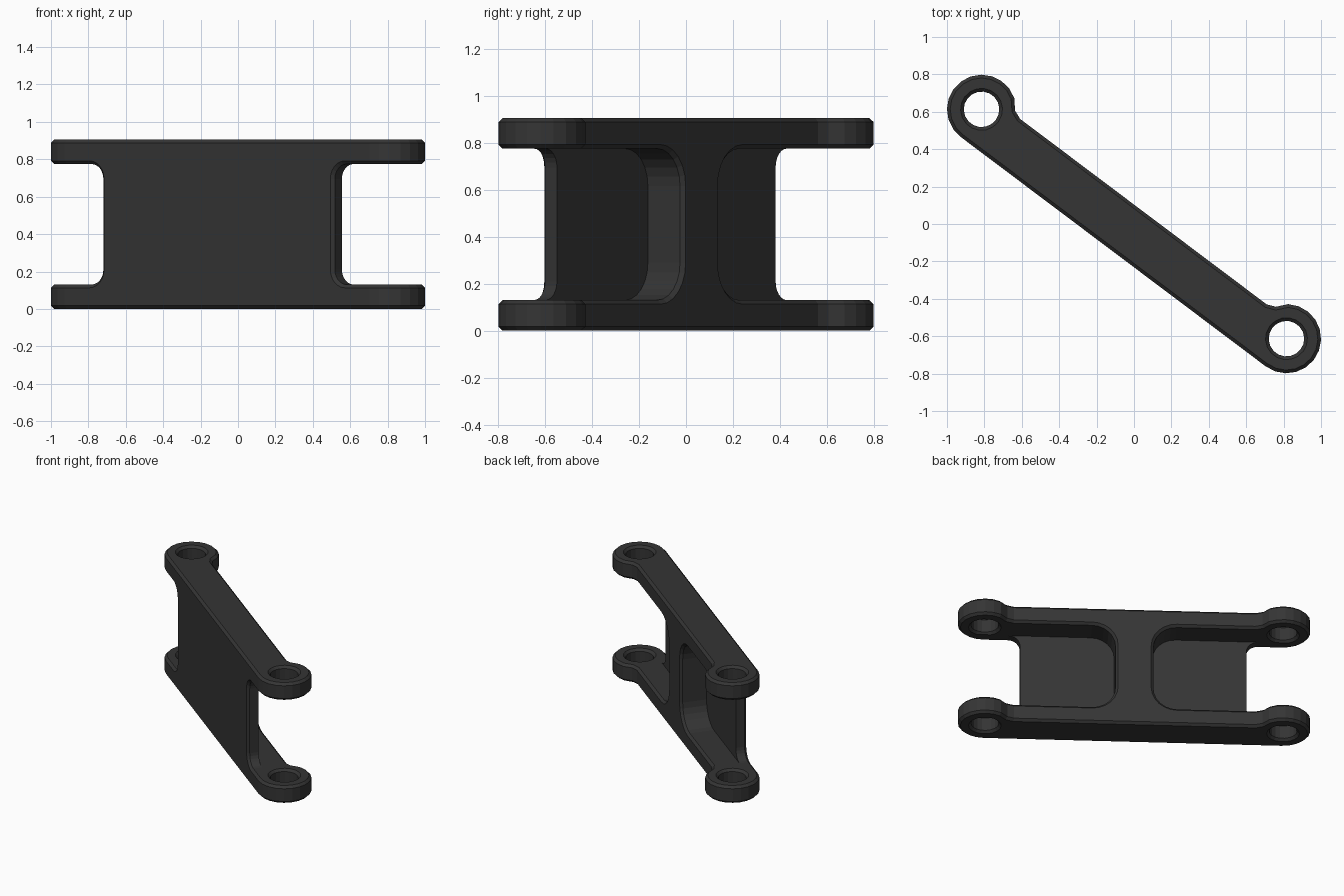
import bpy, bmesh, math
from mathutils import Matrix

if "Cube" in bpy.data.objects:
    bpy.data.objects.remove(bpy.data.objects["Cube"])

H, FLOOR = 0.905, 0.13          # total height, thickness of each bar
EYE, R, HOLE = 1.02, 0.185, 0.095
BACK, WEB = 0.083, -0.105       # back face of the bar, back face of the thin web


def prism(name, pts, lo, hi, upright=False):
    """Extrude a 2D profile along z, or along y when upright (profile in x, z)."""
    bm = bmesh.new()
    put = (lambda p, t: (p[0], t, p[1])) if upright else (lambda p, t: (p[0], p[1], t))
    a = [bm.verts.new(put(p, lo)) for p in pts]
    b = [bm.verts.new(put(p, hi)) for p in pts]
    bm.faces.new(a)
    bm.faces.new(b)
    for i in range(len(pts)):
        j = (i + 1) % len(pts)
        bm.faces.new((a[i], a[j], b[j], b[i]))
    bmesh.ops.recalc_face_normals(bm, faces=bm.faces)
    me = bpy.data.meshes.new(name)
    bm.to_mesh(me)
    bm.free()
    ob = bpy.data.objects.new(name, me)
    bpy.context.collection.objects.link(ob)
    return ob


def slot(s, start, r, n=6):
    """Opening between the bars, rounded at its inner end, open at the outer end."""
    pts = [(s * 1.5, FLOOR)]
    for cz, a0 in ((FLOOR + r, 270), (H - FLOOR - r, 180)):
        for i in range(n + 1):
            a = math.radians(a0 - 90 * i / n)
            pts.append((s * (start + r + r * math.cos(a)), cz + r * math.sin(a)))
    return pts + [(s * 1.5, H - FLOOR)]


# Plan outline: eyelet arc, neck fillet, then the mirrored half
half = []
for i in range(13):
    a = math.radians(-90 + 214 * i / 12)
    half.append((EYE + R * math.cos(a), R * math.sin(a)))
half += [(0.872, 0.102), (0.825, BACK)]
outline = half + [(-x, y) for x, y in reversed(half)]
link = prism("linkage_arm", outline, 0, H)

# Cutters: back pockets, end notches and pin holes
cutters = []
for s in (1, -1):
    cutters.append(prism("pocket_cutter", slot(s, 0.13, 0.16), WEB, 1, True))
    cutters.append(prism("notch_cutter", slot(s, 0.774, 0.08), -1, 1, True))
    ring = [(s * EYE + HOLE * math.cos(math.tau * i / 18),
             HOLE * math.sin(math.tau * i / 18)) for i in range(18)]
    cutters.append(prism("hole_cutter", ring, -1, 2))
bpy.context.view_layer.objects.active = link
for c in cutters:
    m = link.modifiers.new("cut", 'BOOLEAN')
    m.operation, m.solver, m.object = 'DIFFERENCE', 'EXACT', c
    bpy.ops.object.modifier_apply(modifier=m.name)
    bpy.data.objects.remove(c)

# Merge coplanar pieces, then chamfer the outer rims
bm = bmesh.new()
bm.from_mesh(link.data)
bmesh.ops.remove_doubles(bm, verts=bm.verts, dist=1e-4)
bmesh.ops.dissolve_limit(bm, angle_limit=math.radians(1), verts=bm.verts, edges=bm.edges)
rims = [e for e in bm.edges
        if e.is_manifold and e.calc_face_angle_signed() > math.radians(40)
        and not all(abs(v.co.y - WEB) < 1e-3 for v in e.verts)]
bmesh.ops.bevel(bm, geom=rims, offset=0.017, offset_type='OFFSET', segments=1,
                profile=0.5, affect='EDGES')

# Swing the arm to its diagonal position
bm.transform(Matrix.Rotation(-math.atan2(0.613, 0.815), 4, 'Z'))
bm.to_mesh(link.data)
bm.free()

mat = bpy.data.materials.new("dark_metal")
mat.diffuse_color = (0.035, 0.035, 0.035, 1)
mat.use_nodes = True
mat.node_tree.nodes["Principled BSDF"].inputs["Base Color"].default_value = mat.diffuse_color
link.data.materials.clear()
link.data.materials.append(mat)
